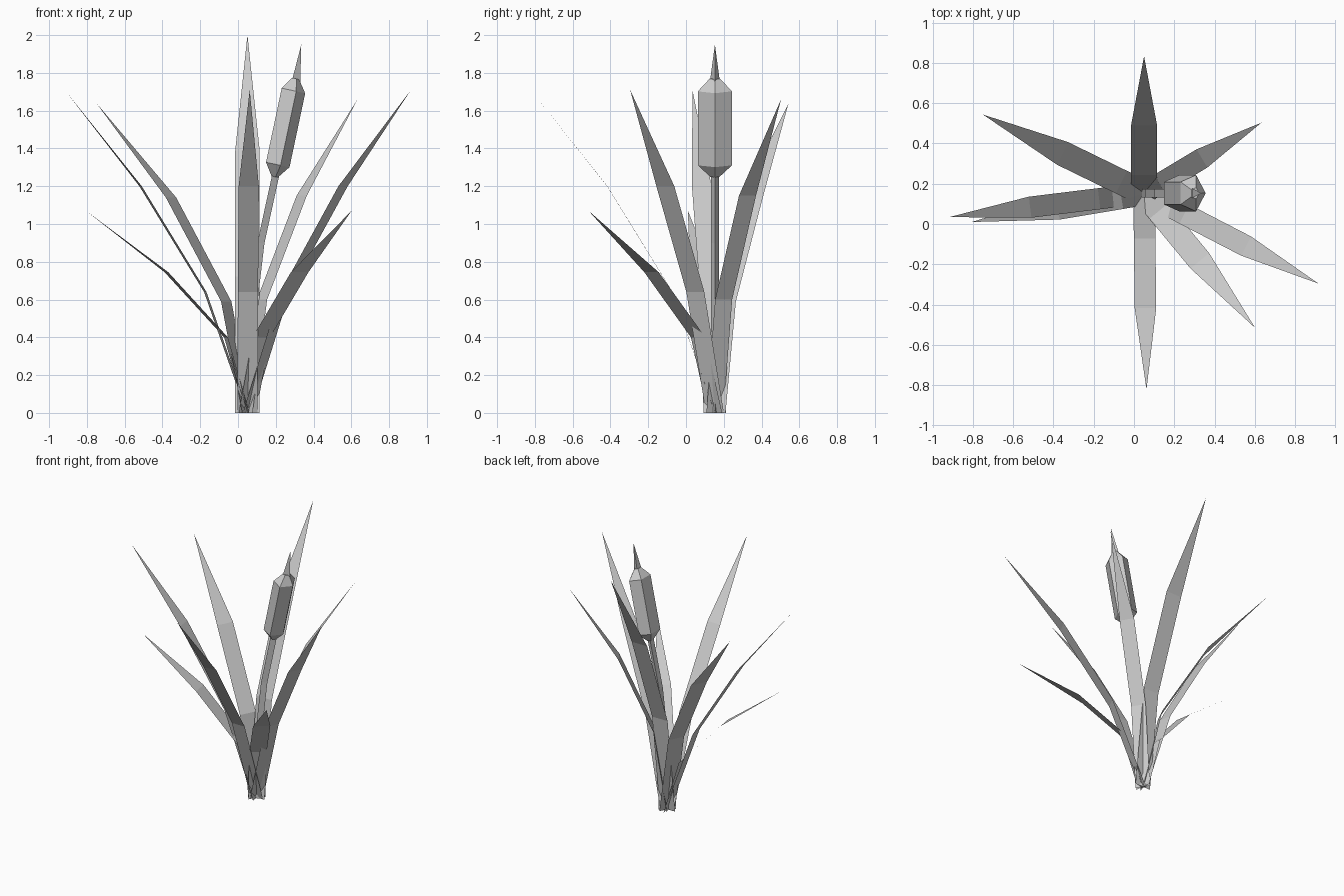
import bpy
import bmesh
from math import sin, cos, pi, radians
from mathutils import Vector

cube = bpy.data.objects.get("Cube")
if cube:
    bpy.data.objects.remove(cube, do_unlink=True)

grey = bpy.data.materials.new("plain_grey")
grey.use_nodes = True
grey.diffuse_color = (0.6, 0.6, 0.6, 1)
grey.node_tree.nodes["Principled BSDF"].inputs["Base Color"].default_value = (0.6, 0.6, 0.6, 1)

ROOT = Vector((0.05, 0.153, 0))


def finish(bm, name):
    mesh = bpy.data.meshes.new(name)
    bm.to_mesh(mesh)
    bm.free()
    mesh.materials.append(grey)
    obj = bpy.data.objects.new(name, mesh)
    bpy.context.collection.objects.link(obj)
    return obj


def leaf(name, angle, width, path):
    """Flat ribbon bending outward from the root and ending in a point."""
    a = radians(angle)
    out = Vector((cos(a), sin(a), 0))
    side = Vector((-sin(a), cos(a), 0)) * width / 2
    bm = bmesh.new()
    centres = [ROOT + out * r + Vector((0, 0, z)) for r, z in path]
    rows = [(bm.verts.new(c - side), bm.verts.new(c + side)) for c in centres[:-1]]
    tip = bm.verts.new(centres[-1])
    for (a0, b0), (a1, b1) in zip(rows, rows[1:]):
        bm.faces.new((a0, a1, b1, b0))
    bm.faces.new((rows[-1][0], tip, rows[-1][1]))
    finish(bm, name)


def loft(name, path, sides, squash=1.0):
    """Faceted tube through (x, z, radius) stations, one corner facing +x."""
    bm = bmesh.new()
    pts = [Vector((x, ROOT.y, z)) for x, z, r in path]
    rings = []
    for i, p in enumerate(pts):
        axis = (pts[min(i + 1, len(pts) - 1)] - pts[max(i - 1, 0)]).normalized()
        v = Vector((0, 1, 0))
        u = v.cross(axis) * squash
        rings.append([bm.verts.new(p + (u * cos(t) + v * sin(t)) * path[i][2])
                      for t in (2 * pi * k / sides for k in range(sides))])
    for low, high in zip(rings, rings[1:]):
        for k in range(sides):
            n = (k + 1) % sides
            bm.faces.new((low[k], low[n], high[n], high[k]))
    bm.faces.new(rings[0][::-1])
    bm.faces.new(rings[-1])
    bmesh.ops.remove_doubles(bm, verts=bm.verts, dist=0.0005)
    bmesh.ops.recalc_face_normals(bm, faces=bm.faces)
    finish(bm, name)


# Leaf bends as (distance from root, height)
LONG = [(0, 0), (0.225, 0.64), (0.57, 1.2), (0.975, 1.71)]
SHORT = [(0, 0), (0.115, 0.4), (0.435, 0.745), (0.867, 1.07)]
UPRIGHT = [(0, 0), (0.09, 0.6), (0.335, 1.15), (0.68, 1.66)]
TALL = [(r, z * 1.205) for r, z in UPRIGHT]
ARCHED = [(0, 0), (0.125, 0.59), (0.45, 1.14), (0.89, 1.64)]

leaf("back_leaf", 90, 0.13, TALL)
leaf("front_leaf", -89.3, 0.107, LONG)
leaf("right_long_leaf", 187, 0.105, LONG)
leaf("right_short_leaf", 189.5, 0.12, SHORT)
leaf("front_left_short_leaf", -50.5, 0.12, SHORT)
leaf("front_left_long_leaf", -27.4, 0.107, LONG)
leaf("back_right_leaf", 154, 0.125, ARCHED)
leaf("back_left_leaf", 31, 0.105, UPRIGHT)

# Flower stalk, seed head and top spike
loft("stalk", [(0.05, 0, 0.025), (0.068, 0.5, 0.025), (0.115, 0.9, 0.025), (0.2, 1.29, 0.025)], 3)
loft("seed_head", [(0.193, 1.25, 0.025), (0.204, 1.315, 0.095),
                   (0.287, 1.707, 0.095), (0.302, 1.77, 0.03)], 5, 0.74)
loft("spike", [(0.3, 1.755, 0.03), (0.335, 1.95, 0.0)], 3)
